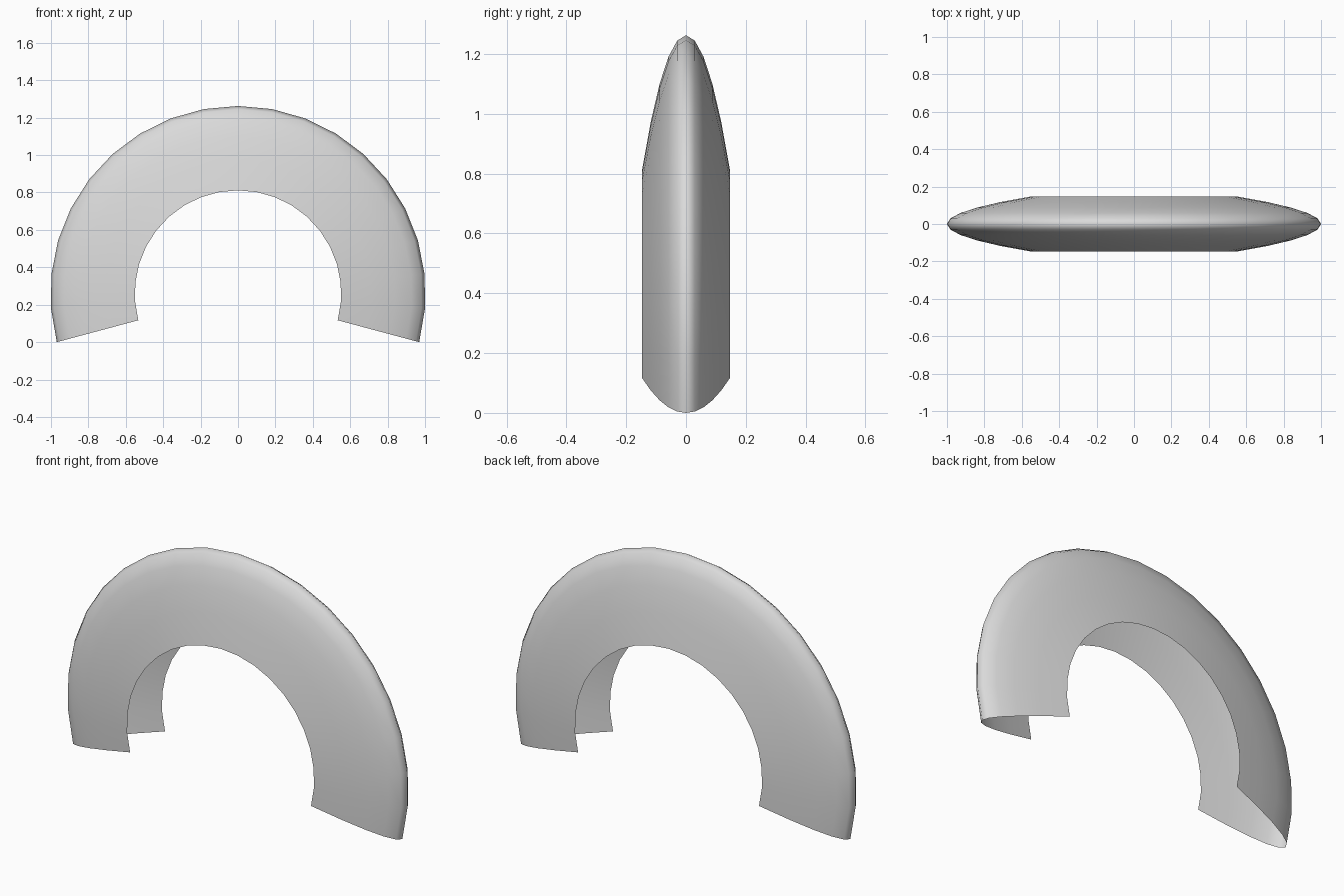
import bpy
import bmesh
from math import radians, sin
from mathutils import Matrix, Vector

cube = bpy.data.objects.get("Cube")
if cube:
    bpy.data.objects.remove(cube, do_unlink=True)

OUTER, INNER = 1.003, 0.552    # crown and rim radii
HALF_WIDTH = 0.147
SWEEP = radians(210)
ARC_STEPS, HALF_STEPS = 20, 5
CENTRE_Z = OUTER * sin(SWEEP / 2 - radians(90))

# Plain grey material
grey = bpy.data.materials.new("plain grey")
grey.use_nodes = True
colour = (0.7, 0.7, 0.7, 1)
grey.diffuse_color = colour
grey.node_tree.nodes["Principled BSDF"].inputs["Base Color"].default_value = colour

# Parabolic cross-section, crown at the top
bm = bmesh.new()
profile = []
for i in range(-HALF_STEPS, HALF_STEPS + 1):
    t = i / HALF_STEPS
    profile.append(bm.verts.new((0, HALF_WIDTH * t, OUTER - (OUTER - INNER) * t * t)))
edges = [bm.edges.new(pair) for pair in zip(profile, profile[1:])]

# Sweep the section around the wheel axis into an open shell
bmesh.ops.rotate(bm, verts=profile, cent=(0, 0, 0),
                 matrix=Matrix.Rotation(-SWEEP / 2, 3, "Y"))
bmesh.ops.spin(bm, geom=profile + edges, cent=(0, 0, 0), axis=(0, 1, 0),
               angle=SWEEP, steps=ARC_STEPS)

# Face the shell outwards, away from the wheel
bm.normal_update()
for face in bm.faces:
    c = face.calc_center_median()
    if face.normal.dot(Vector((c.x, 0, c.z))) < 0:
        face.normal_flip()
    face.smooth = True
bmesh.ops.translate(bm, verts=bm.verts, vec=(0, 0, CENTRE_Z))

mesh = bpy.data.meshes.new("wheel_fender")
bm.to_mesh(mesh)
bm.free()
mesh.materials.append(grey)
fender = bpy.data.objects.new("wheel_fender", mesh)
bpy.context.collection.objects.link(fender)
